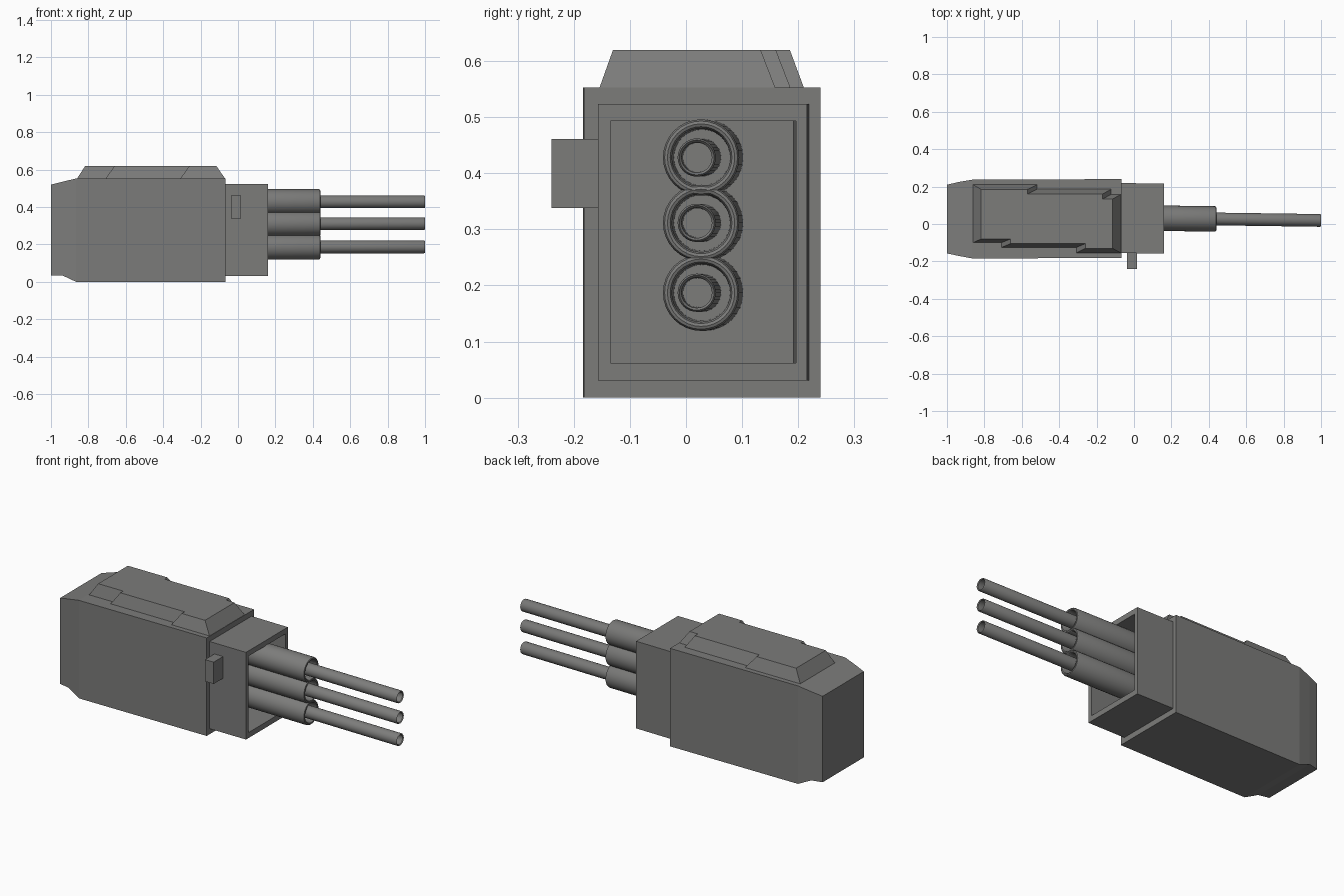
import bpy, bmesh, math

if "Cube" in bpy.data.objects:
    bpy.data.objects.remove(bpy.data.objects["Cube"])

steel = bpy.data.materials.new("gunmetal_grey")
steel.diffuse_color = (0.2, 0.2, 0.195, 1)
steel.use_nodes = True
steel.node_tree.nodes["Principled BSDF"].inputs["Base Color"].default_value = steel.diffuse_color


def finish(name, bm, smooth=False):
    bmesh.ops.recalc_face_normals(bm, faces=bm.faces)
    me = bpy.data.meshes.new(name)
    bm.to_mesh(me)
    bm.free()
    ob = bpy.data.objects.new(name, me)
    bpy.context.collection.objects.link(ob)
    me.materials.append(steel)
    if smooth:
        bpy.context.view_layer.objects.active = ob
        bpy.ops.object.select_all(action='DESELECT')
        ob.select_set(True)
        bpy.ops.object.shade_smooth_by_angle(angle=math.radians(35))
    return ob


def loft(name, loops, smooth=False):
    """Skin a list of equal-length closed loops and cap both ends."""
    bm = bmesh.new()
    rings = [[bm.verts.new(p) for p in loop] for loop in loops]
    for a, b in zip(rings, rings[1:]):
        n = len(a)
        for i in range(n):
            j = (i + 1) % n
            bm.faces.new((a[i], a[j], b[j], b[i]))
    bm.faces.new(rings[0])
    bm.faces.new(rings[-1])
    return finish(name, bm, smooth)


def rect(x, y0, y1, z0, z1):
    return [(x, y0, z0), (x, y1, z0), (x, y1, z1), (x, y0, z1)]


def ring(x, r, y, z, n=32):
    return [(x, y + r * math.cos(math.tau * i / n), z + r * math.sin(math.tau * i / n))
            for i in range(n)]


# main housing with tapered rear
loft("housing", [
    rect(-1.0, -0.157, 0.21, 0.035, 0.52),
    rect(-0.94, -0.17, 0.224, 0.035, 0.535),
    rect(-0.865, -0.184, 0.237, 0.0, 0.553),
    rect(-0.068, -0.182, 0.24, 0.0, 0.553),
])

# hollow front collar: outside, front rim, then inside to the back wall
loft("front_collar", [
    rect(-0.08, -0.156, 0.219, 0.031, 0.523),
    rect(0.16, -0.157, 0.216, 0.031, 0.523),
    rect(0.16, -0.135, 0.196, 0.062, 0.493),
    rect(-0.06, -0.135, 0.192, 0.062, 0.493),
])

# stepped roof hatch, base outline lofted to the smaller top outline
base = [(-0.862, -0.10), (-0.71, -0.10), (-0.71, -0.126), (-0.31, -0.126),
        (-0.31, -0.155), (-0.068, -0.155), (-0.068, 0.16), (-0.12, 0.16),
        (-0.12, 0.187), (-0.515, 0.187), (-0.515, 0.211), (-0.862, 0.211)]
top = [(-0.817, -0.08), (-0.66, -0.08), (-0.66, -0.105), (-0.26, -0.105),
       (-0.26, -0.13), (-0.115, -0.13), (-0.115, 0.133), (-0.168, 0.133),
       (-0.168, 0.16), (-0.57, 0.16), (-0.57, 0.185), (-0.817, 0.185)]
loft("roof_hatch", [[(x, y, 0.55) for x, y in base], [(x, y, 0.62) for x, y in top]])

# side sight block
loft("side_block", [rect(-0.038, -0.24, -0.15, 0.338, 0.461),
                    rect(0.016, -0.24, -0.15, 0.338, 0.461)])


# barrels, drifting slightly sideways along their length
def lathe(name, profile, z):
    loft(name, [ring(x, r, 0.033 - 0.014 * x, z) for x, r in profile], smooth=True)


sleeve = [(-0.065, 0.068), (0.432, 0.068), (0.438, 0.065), (0.44, 0.060),
          (0.438, 0.055), (0.432, 0.052), (0.33, 0.050)]
barrel = [(0.2, 0.034), (0.995, 0.034), (1.0, 0.031), (0.995, 0.027), (0.88, 0.026)]
for label, z in (("lower", 0.187), ("middle", 0.3115), ("upper", 0.428)):
    lathe(label + "_sleeve", sleeve, z)
    lathe(label + "_barrel", barrel, z)
